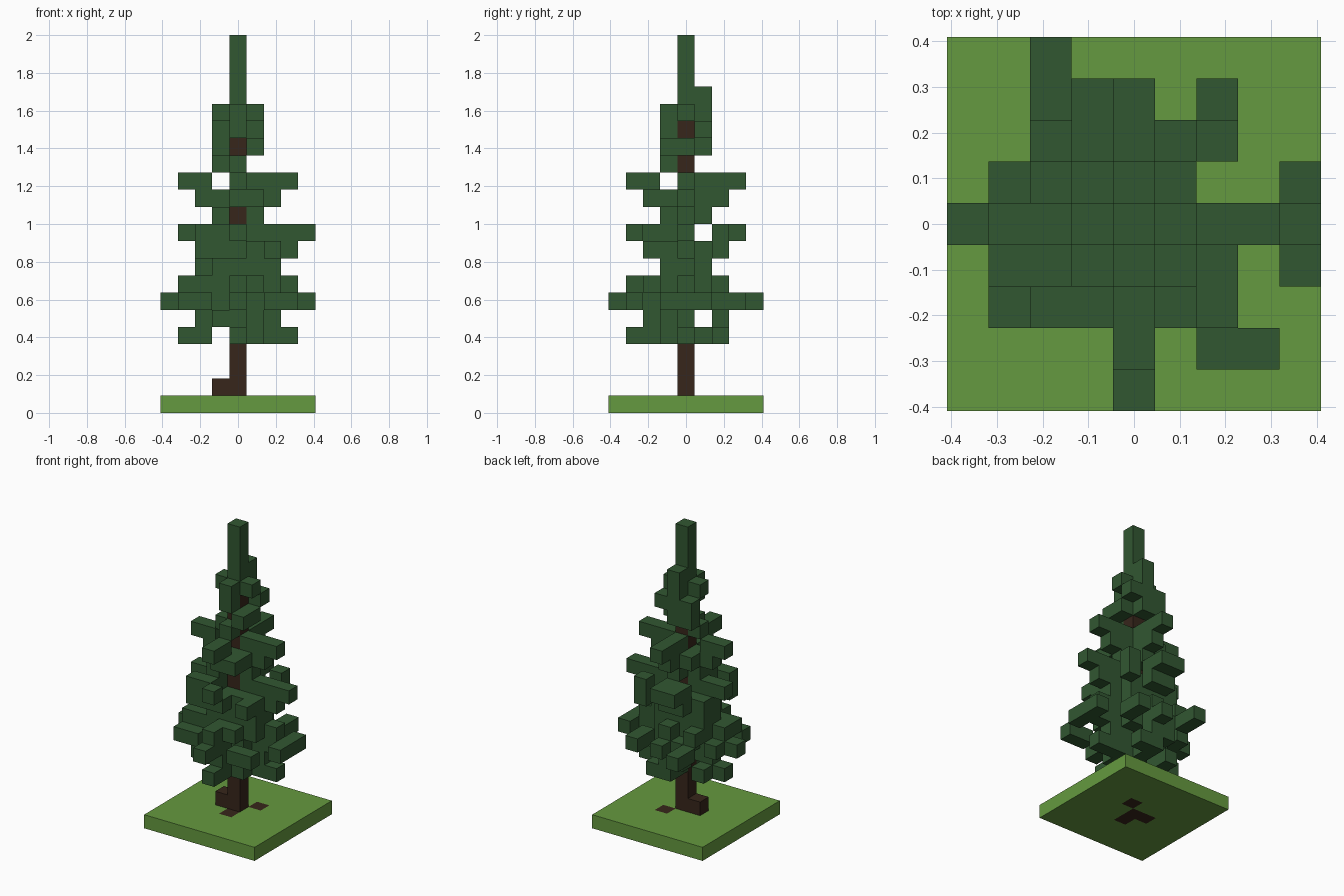
import bpy
import bmesh
from mathutils import Vector

cube = bpy.data.objects.get("Cube")
if cube:
    bpy.data.objects.remove(cube, do_unlink=True)

CELL = 1 / 11
cells = {}


def material(name, colour):
    mat = bpy.data.materials.new(name)
    mat.use_nodes = True
    mat.diffuse_color = (*colour, 1)
    mat.node_tree.nodes["Principled BSDF"].inputs["Base Color"].default_value = (*colour, 1)
    return mat


def block(part, xs, ys, zs):
    """Fill an inclusive range of cells with one part."""
    for x in range(xs[0], xs[-1] + 1):
        for y in range(ys[0], ys[-1] + 1):
            for z in range(zs[0], zs[-1] + 1):
                cells[x, y, z] = part


def leaf(xs, ys, zs):
    block("foliage", xs, ys, zs)


def branches(level, east, west, north, south):
    """Four straight branches around the trunk, of the given lengths."""
    for length, dx, dy in ((east, 1, 0), (west, -1, 0), (north, 0, 1), (south, 0, -1)):
        for step in range(1, length + 1):
            cells[dx * step, dy * step, level] = "foliage"


# Tiers of branches, from the lowest to the highest
tiers = [
    (3, 3, 2, 3), (2, 2, 2, 2), (4, 4, 3, 4), (3, 3, 2, 3), (2, 2, 1, 1),
    (3, 2, 2, 2), (4, 3, 3, 3), (1, 1, 1, 0), (2, 2, 2, 2), (3, 3, 3, 3),
    (0, 1, 0, 1), (1, 0, 1, 0), (0, 0, 1, 1), (1, 1, 1, 1),
]
for level, lengths in enumerate(tiers, start=4):
    branches(level, *lengths)

# Dense inner corners of the middle tiers
for level in (6, 7, 8, 9):
    for x in (-1, 1):
        for y in (-1, 1):
            leaf([x], [y], [level])

# Clumps around the low tier
leaf([1], [2], [4])
leaf([-2], [1], [4])
leaf([1], [-1], [4, 5])
leaf([-1], [2], [5])
leaf([-1], [-2], [5])

# Clumps around the widest tier
leaf([4], [-1, 1], [6])
leaf([2, 3], [-3], [6])
leaf([-3, -2], [-2], [6])
leaf([-2], [3, 4], [6])
leaf([-1], [2], [6])
leaf([2], [2, 3], [6])
leaf([-3], [1], [6])

# Upright clumps of the middle tiers
leaf([2], [-1], [7, 9])
leaf([2], [-2], [9])
leaf([-2], [1], [7, 9])
leaf([-2], [2], [7])
leaf([-3, -2], [-1], [7])
leaf([1], [-2], [7])
leaf([-2, -1], [-2], [9, 10])
leaf([2], [2], [9, 10])
leaf([-1], [2], [9, 10])
leaf([-1], [3], [10])
leaf([-1], [-1], [10, 11])

# Clumps of the upper tiers
leaf([1], [-2, -1], [12])
leaf([-1], [1], [12])
leaf([1], [-1], [15])
leaf([-1], [1], [15, 16])
leaf([1], [1], [16])

# Gaps where a branch is bare next to the trunk
bare = {
    4: lambda x, y: x == -1,
    5: lambda x, y: y == 1,
    10: lambda x, y: y == 1 or (x == 0 and y in (-1, -2)),
    13: lambda x, y: x == -1 or y == -1,
}
for x, y, z in list(cells):
    if z in bare and bare[z](x, y):
        del cells[x, y, z]

# Tree top, trunk, root and ground with earth patches
leaf([0], [0], [18, 21])
leaf([0], [1], [18])
block("trunk", [0], [0], [1, 17])
block("trunk", [-1], [0], [1])
block("ground", [-4, 4], [-4, 4], [0])
for x, y in ((0, 0), (1, 1), (-1, 0), (0, -1)):
    block("earth_patches", [x], [y], [0])


def build(part, mat):
    """Make one object from the exposed cell sides of a part."""
    bm = bmesh.new()
    for cell, owner in cells.items():
        if owner != part:
            continue
        centre = Vector(cell) + Vector((0, 0, 0.5))
        for axis in range(3):
            for sign in (-1, 1):
                normal = Vector((0, 0, 0))
                normal[axis] = sign
                if tuple(int(a + b) for a, b in zip(cell, normal)) in cells:
                    continue
                u = Vector((0, 0, 0))
                u[(axis + 1) % 3] = 0.5
                v = normal.cross(u)
                mid = centre + normal / 2
                ring = (mid - u - v, mid + u - v, mid + u + v, mid - u + v)
                bm.faces.new([bm.verts.new(p * CELL) for p in ring])
    bmesh.ops.remove_doubles(bm, verts=bm.verts[:], dist=CELL / 100)
    mesh = bpy.data.meshes.new(part)
    bm.to_mesh(mesh)
    bm.free()
    mesh.materials.append(mat)
    bpy.context.collection.objects.link(bpy.data.objects.new(part, mesh))


bark = material("dark_bark", (0.038, 0.019, 0.011))
build("foliage", material("pine_green", (0.031, 0.095, 0.031)))
build("ground", material("grass_green", (0.13, 0.32, 0.05)))
build("trunk", bark)
build("earth_patches", bark)
